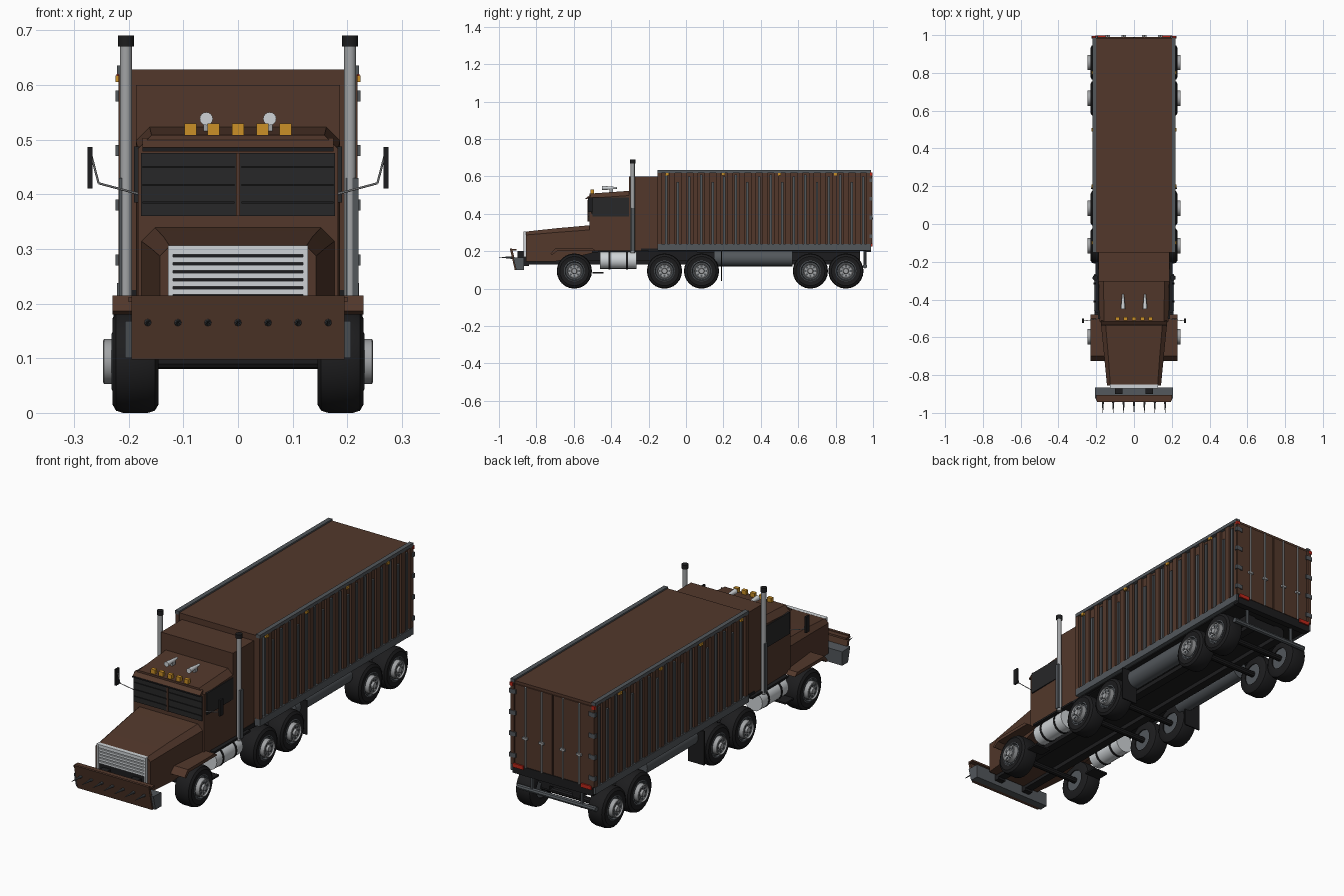
import bpy, bmesh, math
from mathutils import Vector, Matrix


def mat(name, r, g, b):
    m = bpy.data.materials.new(name)
    m.diffuse_color = (r, g, b, 1)
    return m


BROWN = mat("brown paint", 0.085, 0.039, 0.024)
BLACK = mat("black", 0.012, 0.012, 0.013)
GLASS = mat("dark glass", 0.02, 0.02, 0.021)
STEEL = mat("dark steel", 0.085, 0.095, 0.105)
GREY = mat("light grey metal", 0.36, 0.37, 0.38)
CHROME = mat("chrome", 0.62, 0.65, 0.67)
AMBER = mat("amber", 0.6, 0.28, 0.02)
RED = mat("red", 0.5, 0.02, 0.01)


def finish(name, bm, m):
    bmesh.ops.recalc_face_normals(bm, faces=bm.faces[:])
    me = bpy.data.meshes.new(name)
    bm.to_mesh(me)
    bm.free()
    me.materials.append(m)
    o = bpy.data.objects.new(name, me)
    bpy.context.collection.objects.link(o)
    return o


def box(name, m, x0, x1, y0, y1, z0, z1):
    bm = bmesh.new()
    bmesh.ops.create_cube(bm, size=1)
    for v in bm.verts:
        v.co = ((x0 + x1) / 2 + v.co.x * (x1 - x0), (y0 + y1) / 2 + v.co.y * (y1 - y0),
                (z0 + z1) / 2 + v.co.z * (z1 - z0))
    return finish(name, bm, m)


def boxes(name, m, x0, x1, *rest):
    """A box and its mirror image across x = 0."""
    for s in (1, -1):
        box(name, m, s * x0, s * x1, *rest)


def rod(name, m, a, b, r, r2=None, n=16):
    """Round bar or cone from a to b."""
    a, b = Vector(a), Vector(b)
    d = b - a
    bm = bmesh.new()
    bmesh.ops.create_cone(bm, cap_ends=True, segments=n, radius1=r, radius2=r if r2 is None else r2,
                          depth=d.length)
    rot = d.to_track_quat('Z', 'Y').to_matrix().to_4x4()
    bm.transform(Matrix.Translation((a + b) / 2) @ rot)
    return finish(name, bm, m)


def loft(name, m, sections):
    """Skin between equal-length closed loops of points."""
    bm = bmesh.new()
    loops = [[bm.verts.new(p) for p in s] for s in sections]
    n = len(loops[0])
    for a, b in zip(loops, loops[1:]):
        for i in range(n):
            bm.faces.new((a[i], a[(i + 1) % n], b[(i + 1) % n], b[i]))
    bm.faces.new(loops[0])
    bm.faces.new(loops[-1])
    return finish(name, bm, m)


def prism(name, m, yz, x0, x1):
    """Side profile extruded across x."""
    return loft(name, m, [[(x, y, z) for y, z in yz] for x in (x0, x1)])


def lathe(name, m, profile, y, z, s, n=24):
    """Profile of (x, radius) spun round a wheel axle."""
    bm = bmesh.new()
    vs = [bm.verts.new((s * x, y, z + r)) for x, r in profile]
    es = [bm.edges.new(p) for p in zip(vs, vs[1:])]
    bmesh.ops.spin(bm, geom=vs + es, cent=(0, y, z), axis=(1, 0, 0), angle=2 * math.pi, steps=n)
    bmesh.ops.remove_doubles(bm, verts=bm.verts[:], dist=1e-5)
    return finish(name, bm, m)


def arch(y, hw, z0, z1, c):
    """Body cross-section with bevelled upper corners."""
    return [(-hw, y, z0), (-hw, y, z1 - c), (-hw + c, y, z1), (hw - c, y, z1), (hw, y, z1 - c), (hw, y, z0)]


# Container body, roof and rails
box("container", BROWN, -0.207, 0.207, -0.15, 0.985, 0.225, 0.628)
boxes("top_rail", STEEL, 0.2, 0.221, -0.152, 0.988, 0.619, 0.635)
boxes("bottom_rail", STEEL, 0.195, 0.221, -0.152, 0.988, 0.205, 0.238)
boxes("front_post", BROWN, 0.2, 0.219, -0.152, -0.132, 0.238, 0.619)
boxes("rear_post", BROWN, 0.2, 0.219, 0.965, 0.988, 0.238, 0.619)
box("container_floor", BLACK, -0.2, 0.2, -0.15, 0.985, 0.2, 0.225)

# Side wall ribs: steel uprights alternating with broad painted ones
for i in range(18):
    y = -0.105 + i * 0.062
    top = (0.61, 0.57, 0.6)[i % 3]
    boxes("steel_rib", STEEL, 0.2, 0.216, y - 0.007, y + 0.006, 0.238, top)
    boxes("painted_rib", BROWN, 0.2, 0.218, y + 0.018, y + 0.045, 0.238, 0.619)
for y in (-0.1, 0.2, 0.5, 0.8):
    boxes("side_marker", AMBER, 0.215, 0.224, y - 0.009, y + 0.009, 0.605, 0.617)

# Rear doors, locking rods, hinges and lamps
boxes("rear_door", BROWN, 0.003, 0.196, 0.98, 0.99, 0.238, 0.615)
box("rear_sill", BLACK, -0.21, 0.21, 0.96, 0.99, 0.195, 0.236)
for s in (1, -1):
    for x in (0.055, 0.14):
        rod("lock_rod", GREY, (s * x, 0.994, 0.235), (s * x, 0.994, 0.615), 0.004, n=8)
        box("lock_handle", GREY, s * x - 0.012, s * x + 0.012, 0.99, 1.0, 0.37, 0.38)
    for z in (0.28, 0.38, 0.48, 0.58):
        box("door_hinge", STEEL, s * 0.19, s * 0.224, 0.982, 0.996, z - 0.01, z + 0.01)
    box("tail_lamp", RED, s * 0.15, s * 0.205, 0.985, 0.997, 0.225, 0.243)
    box("top_lamp", RED, s * 0.205, s * 0.222, 0.985, 0.996, 0.605, 0.62)
    rod("guard_post", STEEL, (s * 0.13, 0.957, 0.2), (s * 0.13, 0.957, 0.11), 0.008, n=8)
rod("rear_guard", STEEL, (-0.205, 0.957, 0.12), (0.205, 0.957, 0.12), 0.012, n=8)

# Chassis frame and side tanks
boxes("frame_rail", BLACK, 0.06, 0.1, -0.86, 0.93, 0.13, 0.2)
box("frame_deck", BLACK, -0.11, 0.11, -0.72, 0.93, 0.15, 0.195)
box("coupling_plate", BLACK, -0.19, 0.19, -0.24, 0.06, 0.195, 0.215)
for s in (1, -1):
    rod("trailer_tank", STEEL, (s * 0.155, 0.15, 0.162), (s * 0.155, 0.57, 0.162), 0.043, n=16)

# Sleeper and cab
box("sleeper", BROWN, -0.187, 0.187, -0.305, -0.148, 0.2, 0.6)
loft("cab", BROWN, [arch(-0.515, 0.183, 0.2, 0.508, 0.025), arch(-0.3, 0.187, 0.2, 0.523, 0.025),
                    arch(-0.16, 0.187, 0.2, 0.528, 0.025)])
boxes("windscreen", GLASS, 0.004, 0.177, -0.522, -0.51, 0.36, 0.475)
for z in (0.385, 0.417, 0.45):
    boxes("windscreen_slat", BLACK, 0.006, 0.175, -0.525, -0.52, z - 0.002, z + 0.002)
box("windscreen_divider", BROWN, -0.004, 0.004, -0.526, -0.51, 0.36, 0.475)
boxes("side_window", GLASS, 0.18, 0.19, -0.5, -0.305, 0.385, 0.487)
prism("sun_visor", BROWN, [(-0.51, 0.503), (-0.535, 0.484), (-0.535, 0.478), (-0.51, 0.486)], -0.175, 0.175)
box("visor_edge", BLACK, -0.175, 0.175, -0.537, -0.53, 0.479, 0.485)

# Hood, grille and fenders
loft("hood", BROWN, [arch(-0.855, 0.143, 0.145, 0.305, 0.018), arch(-0.7, 0.158, 0.145, 0.322, 0.022),
                     arch(-0.5, 0.178, 0.19, 0.34, 0.025)])
box("grille_back", BLACK, -0.127, 0.127, -0.86, -0.85, 0.17, 0.303)
for i in range(6):
    z = 0.222 + i * 0.0145
    box("grille_bar", CHROME, -0.125, 0.125, -0.868, -0.858, z - 0.005, z + 0.005)
boxes("grille_frame", CHROME, 0.119, 0.128, -0.87, -0.85, 0.17, 0.306)
box("grille_top", CHROME, -0.128, 0.128, -0.87, -0.85, 0.3, 0.306)
for s in (1, -1):
    prism("fender", BROWN, [(-0.725, 0.186), (-0.7, 0.215), (-0.5, 0.215), (-0.48, 0.2), (-0.69, 0.2),
                            (-0.715, 0.18)], s * 0.12, s * 0.23)

# Ram bumper with spikes
prism("bumper_plate", BROWN, [(-0.942, 0.215), (-0.93, 0.215), (-0.9, 0.1), (-0.915, 0.098)], -0.195, 0.195)
prism("bumper_beam", STEEL, [(-0.925, 0.168), (-0.865, 0.165), (-0.865, 0.1), (-0.908, 0.1)], -0.207, 0.207)
box("bumper_shelf", BROWN, -0.2, 0.2, -0.935, -0.905, 0.203, 0.212)
boxes("bumper_bracket", BLACK, 0.06, 0.1, -0.9, -0.84, 0.12, 0.2)
for i in range(7):
    x = (i - 3) * 0.055
    rod("bumper_spike", STEEL, (x, -0.925, 0.165), (x, -1.0, 0.168), 0.007, 0.001, 8)

# Roof lamps and horns
for x in (-0.087, -0.045, 0, 0.045, 0.087):
    box("roof_lamp", AMBER, x - 0.011, x + 0.011, -0.51, -0.493, 0.507, 0.529)
for s in (1, -1):
    x = s * 0.058
    rod("horn", CHROME, (x, -0.37, 0.538), (x, -0.45, 0.538), 0.005, 0.012)
    box("horn_foot", GREY, x - 0.005, x + 0.005, -0.41, -0.39, 0.51, 0.536)

    # Exhaust stacks
    x = s * 0.205
    rod("stack_pipe", GREY, (x, -0.285, 0.19), (x, -0.285, 0.68), 0.011)
    rod("stack_cap", BLACK, (x, -0.285, 0.67), (x, -0.285, 0.69), 0.0145)
    box("stack_shield", STEEL, x - 0.007, x + 0.014 * s + 0.001, -0.295, -0.275, 0.2, 0.43)

    # Mirrors
    box("mirror", BLACK, s * 0.266, s * 0.275, -0.525, -0.5, 0.41, 0.486)
    rod("mirror_arm", GREY, (s * 0.18, -0.5, 0.4), (s * 0.255, -0.512, 0.42), 0.002, n=6)
    rod("mirror_strut", GREY, (s * 0.255, -0.512, 0.42), (s * 0.268, -0.512, 0.47), 0.002, n=6)

    # Fuel tanks with straps and step
    rod("fuel_tank", CHROME, (s * 0.165, -0.46, 0.152), (s * 0.165, -0.265, 0.152), 0.047, n=16)
    for y in (-0.41, -0.315):
        rod("tank_strap", BLACK, (s * 0.165, y - 0.005, 0.152), (s * 0.165, y + 0.005, 0.152), 0.0495, n=16)
    box("tank_step", BLACK, s * 0.13, s * 0.21, -0.5, -0.44, 0.08, 0.088)
    box("tank_deck", BLACK, s * 0.1, s * 0.205, -0.47, -0.2, 0.195, 0.204)
    box("mud_flap", BLACK, s * 0.145, s * 0.228, 0.186, 0.192, 0.04, 0.2)

# Wheels on five axles
TYRE = [(0.145, 0.05), (0.145, 0.078), (0.152, 0.09), (0.165, 0.094), (0.21, 0.094), (0.223, 0.09),
        (0.23, 0.078), (0.228, 0.056), (0.215, 0.052), (0.145, 0.05)]
RIM = [(0.15, 0.0), (0.15, 0.052), (0.229, 0.056), (0.231, 0.051), (0.222, 0.047), (0.222, 0.0)]
HUB = [(0.222, 0.041), (0.245, 0.041), (0.247, 0.037), (0.24, 0.034), (0.237, 0.016), (0.247, 0.013), (0.247, 0.0)]
for y in (-0.597, -0.115, 0.083, 0.665, 0.855):
    rod("axle", BLACK, (-0.16, y, 0.094), (0.16, y, 0.094), 0.014, n=10)
    for s in (1, -1):
        lathe("tyre", BLACK, TYRE, y, 0.094, s)
        lathe("rim", STEEL, RIM, y, 0.094, s)
        lathe("hub", GREY, HUB, y, 0.094, s)
        for k in range(8):
            a = k * math.pi / 4
            cy, cz = y + 0.026 * math.cos(a), 0.094 + 0.026 * math.sin(a)
            rod("wheel_hole", STEEL, (s * 0.235, cy, cz), (s * 0.2412, cy, cz), 0.006, n=8)

# Smooth round parts, keep hard edges
for o in bpy.context.scene.objects:
    o.select_set(True)
    bpy.context.view_layer.objects.active = o
bpy.ops.object.shade_smooth_by_angle(angle=math.radians(32))
